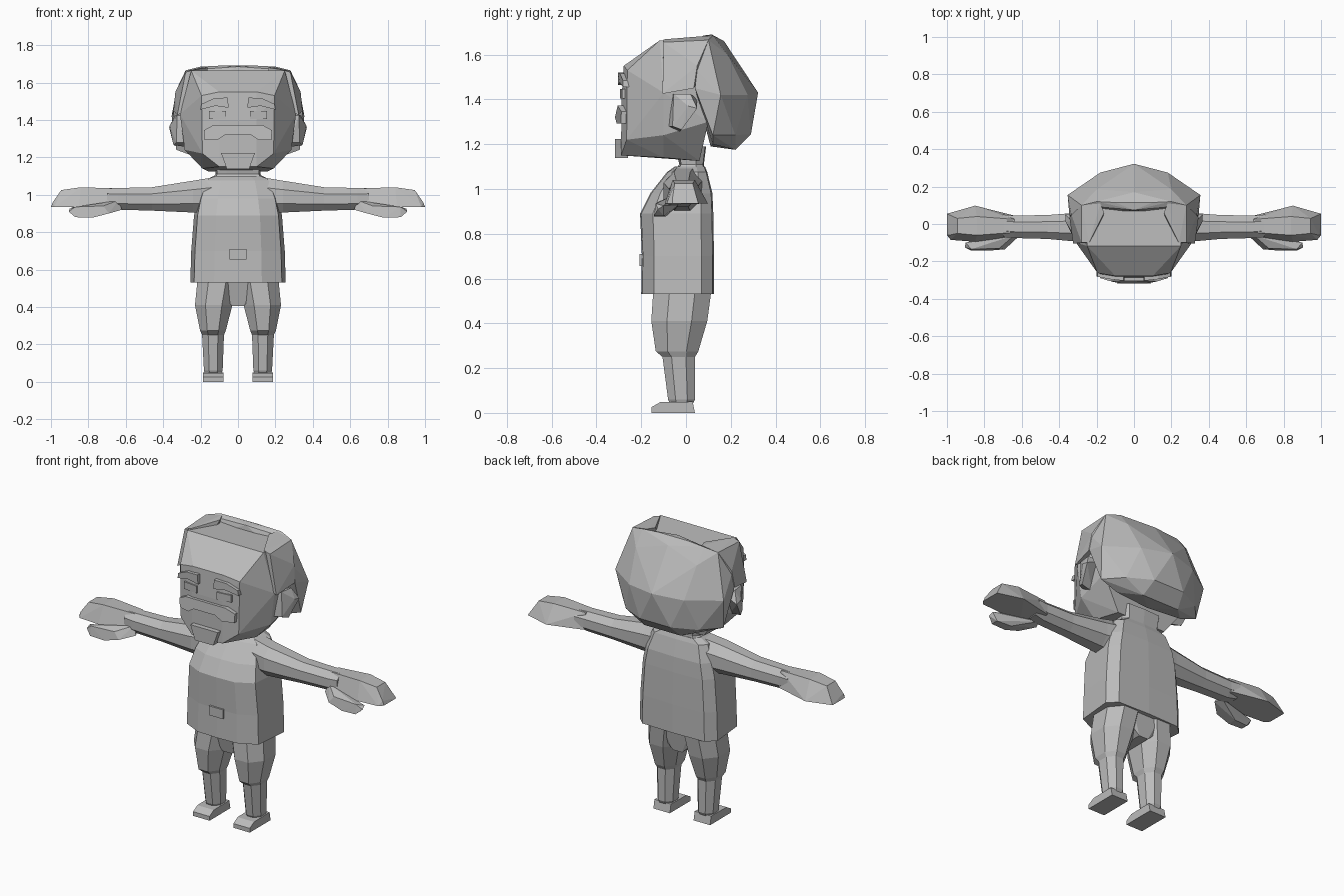
import bpy, bmesh, math
from mathutils import Vector

grey = bpy.data.materials.new("plain_grey")
grey.diffuse_color = (0.5, 0.5, 0.5, 1)


def finish(name, bm):
    bmesh.ops.recalc_face_normals(bm, faces=bm.faces)
    me = bpy.data.meshes.new(name)
    bm.to_mesh(me)
    bm.free()
    me.materials.append(grey)
    ob = bpy.data.objects.new(name, me)
    bpy.context.collection.objects.link(ob)
    return ob


def both(pts):
    return pts + [(-x, y, z) for x, y, z in pts]


def hull(name, pts):
    """Faceted solid wrapped around a few corner points."""
    bm = bmesh.new()
    for p in set(pts):
        bm.verts.new(p)
    res = bmesh.ops.convex_hull(bm, input=bm.verts)
    junk = [v for v in res["geom_interior"] if isinstance(v, bmesh.types.BMVert)]
    bmesh.ops.delete(bm, geom=junk, context='VERTS')
    bmesh.ops.dissolve_limit(bm, angle_limit=0.03, verts=bm.verts, edges=bm.edges)
    return finish(name, bm)


def loft(name, rings):
    """Skin between rings of equal point count, capped at both ends."""
    bm = bmesh.new()
    vs = [[bm.verts.new(p) for p in r] for r in rings]
    n = len(vs[0])
    for a, b in zip(vs, vs[1:]):
        for i in range(n):
            bm.faces.new((a[i], a[(i + 1) % n], b[(i + 1) % n], b[i]))
    bm.faces.new(vs[0])
    bm.faces.new(vs[-1])
    return finish(name, bm)


def plate(name, outline, y0, y1, bend=0.0):
    """Front-facing plate from an x,z outline; bend pushes the ends back."""
    def ring(y):
        return [(x, y + bend * x * x, z) for x, z in outline]
    return loft(name, [ring(y0), ring(y1)])


def chamfered(a0, a1, b0, b1, k=0.28):
    """Eight-sided section in two axes."""
    da, db = (a1 - a0) * k, (b1 - b0) * k
    return [(a0 + da, b0), (a1 - da, b0), (a1, b0 + db), (a1, b1 - db),
            (a1 - da, b1), (a0 + da, b1), (a0, b1 - db), (a0, b0 + db)]


# Shirt: half-width, front y, back y at each height
def shirt_ring(z, hx, f, b):
    half = [(0.5, f + 0.005), (0.92, f * 0.72), (1, b * 0.55), (0.8, b * 0.95)]
    pts = [(0, f)] + [(hx * x, y) for x, y in half] + [(0, b)]
    pts += [(-hx * x, y) for x, y in reversed(half)]
    return [(x, y, z) for x, y in pts]


loft("shirt", [shirt_ring(*r) for r in (
    (0.53, 0.255, -0.2, 0.125), (0.7, 0.25, -0.197, 0.125),
    (0.89, 0.235, -0.205, 0.122), (0.98, 0.215, -0.16, 0.118),
    (1.075, 0.18, -0.085, 0.095), (1.1, 0.13, -0.05, 0.085))])
loft("neck", [shirt_ring(*r) for r in (
    (1.07, 0.15, -0.06, 0.085), (1.11, 0.12, -0.03, 0.08), (1.19, 0.13, -0.05, 0.09))])
plate("belt_buckle", [(-0.045, 0.655), (0.045, 0.655), (0.045, 0.71), (-0.045, 0.71)],
      -0.19, -0.207)

# Hips joining the two trouser legs
hull("hips", both([(0.2, -0.1, 0.56), (0.1, -0.14, 0.56), (0.1, 0.105, 0.56),
                   (0.2, 0.07, 0.56), (0.03, -0.1, 0.405), (0.03, 0.08, 0.405)]))

for s, side in ((1, "left"), (-1, "right")):
    # Trouser leg with a puffed knee and narrow shin
    legs = ((0.56, 0.0, 0.215, -0.145, 0.115), (0.41, 0.03, 0.23, -0.155, 0.095),
            (0.275, 0.065, 0.203, -0.135, 0.055), (0.25, 0.075, 0.192, -0.105, 0.04),
            (0.06, 0.082, 0.182, -0.08, 0.04), (0.04, 0.09, 0.175, -0.07, 0.03))
    loft(side + "_leg", [[(s * x, y, z) for x, y in chamfered(x0, x1, y0, y1)]
                         for z, x0, x1, y0, y1 in legs])
    # Shoe with a sloping toe
    hull(side + "_shoe", [(s * x, y, z) for x in (0.078, 0.186) for y, z in (
        (-0.155, 0), (-0.155, 0.025), (-0.115, 0.048), (0.03, 0.05), (0.04, 0))])
    # Arm
    arm = ((0.12, -0.09, 0.08, 0.9, 1.095), (0.24, -0.1, 0.065, 0.905, 1.075),
           (0.46, -0.08, 0.048, 0.915, 1.04), (0.64, -0.075, 0.045, 0.92, 1.036),
           (0.7, -0.07, 0.05, 0.93, 1.035))
    loft(side + "_arm", [[(s * x, y, z) for y, z in chamfered(y0, y1, z0, z1)]
                         for x, y0, y1, z0, z1 in arm])
    # Mitten hand, wide at the palm and narrow on top
    hull(side + "_hand", [(s * x, y, z) for x, y, z in (
        (0.64, -0.07, 0.94), (0.64, 0.045, 0.94), (0.72, -0.085, 0.93),
        (0.85, -0.095, 0.935), (0.85, 0.098, 0.935), (0.98, -0.085, 0.935),
        (1, -0.06, 0.935), (1, 0.055, 0.935), (0.64, -0.045, 1.033),
        (0.64, 0.025, 1.033), (0.84, -0.06, 1.04), (0.84, 0.04, 1.04),
        (0.945, -0.05, 1.025), (0.945, 0.03, 1.025), (0.99, -0.06, 0.96))])
    # Thumb
    hull(side + "_thumb", [(s * x, y, z) for x, y, z in (
        (0.62, -0.07, 0.92), (0.64, -0.03, 0.93), (0.64, -0.06, 0.97),
        (0.69, -0.135, 0.9), (0.72, -0.13, 0.94), (0.78, -0.143, 0.877),
        (0.78, -0.09, 0.877), (0.87, -0.143, 0.88), (0.87, -0.1, 0.88),
        (0.905, -0.125, 0.91), (0.9, -0.1, 0.925), (0.87, -0.135, 0.935))])
    # Ear
    hull(side + "_ear", [(s * x, y, z) for x, y, z in (
        (0.28, -0.06, 1.42), (0.28, 0.05, 1.4), (0.28, -0.08, 1.28),
        (0.27, -0.03, 1.255), (0.325, -0.055, 1.425), (0.335, 0.02, 1.425),
        (0.368, 0.05, 1.36), (0.365, 0.01, 1.37), (0.345, -0.02, 1.265),
        (0.33, -0.06, 1.28))])
    # Hair above the ear
    hull(side + "_side_hair", [(s * x, y, z) for x, y, z in (
        (0.24, -0.1, 1.668), (0.28, -0.1, 1.655), (0.325, -0.105, 1.425),
        (0.345, 0.035, 1.45), (0.335, 0.05, 1.55), (0.28, 0.1, 1.665),
        (0.18, 0.11, 1.685), (0.16, 0.06, 1.68), (0.2, -0.1, 1.5), (0.2, 0.06, 1.5))])
    # Eyebrow, arched outward
    plate(side + "_eyebrow", [(s * x, z) for x, z in (
        (0.05, 1.465), (0.12, 1.475), (0.2, 1.455), (0.195, 1.485),
        (0.13, 1.515), (0.055, 1.52))], -0.25, -0.305, 0.6)
    # Eye
    plate(side + "_eye", [(s * x, z) for x, z in (
        (0.065, 1.405), (0.155, 1.405), (0.155, 1.447), (0.065, 1.447))], -0.25, -0.297, 0.5)

# Head with a flat crown and sloping forehead
hull("head", both([
    (0.25, -0.118, 1.663), (0.25, 0.12, 1.655), (0.195, -0.262, 1.53), (0.1, -0.278, 1.55),
    (0.31, -0.1, 1.43), (0.285, -0.1, 1.24), (0.19, -0.265, 1.22), (0.1, -0.29, 1.15),
    (0.1, -0.288, 1.4), (0.19, -0.1, 1.14), (0.3, 0.08, 1.5), (0.29, 0.1, 1.3),
    (0.16, 0.06, 1.125)]))

# Large faceted hair mass at the back
hull("back_hair", both([
    (0.0, 0.075, 1.685), (0.1, 0.115, 1.69), (0.2, 0.12, 1.685), (0.28, 0.1, 1.665),
    (0.335, 0.05, 1.53), (0.345, 0.04, 1.45), (0.355, 0.155, 1.42), (0.33, 0.12, 1.24),
    (0.18, 0.275, 1.42), (0.0, 0.322, 1.43), (0.0, 0.17, 1.66), (0.2, 0.185, 1.6),
    (0.1, 0.29, 1.245), (0.24, 0.22, 1.24), (0.12, 0.22, 1.175), (0.22, 0.12, 1.2),
    (0.0, 0.11, 1.19)]))

# Moustache
plate("moustache", [(-0.178, 1.292), (-0.11, 1.292), (-0.07, 1.32), (0.07, 1.32),
                    (0.11, 1.292), (0.178, 1.292), (0.182, 1.345), (0.13, 1.373),
                    (-0.13, 1.373), (-0.182, 1.345)], -0.26, -0.322, 1.0)
# Chin beard
plate("chin_beard", [(-0.06, 1.138), (0.06, 1.138), (0.09, 1.222), (-0.09, 1.222)],
      -0.26, -0.318)
